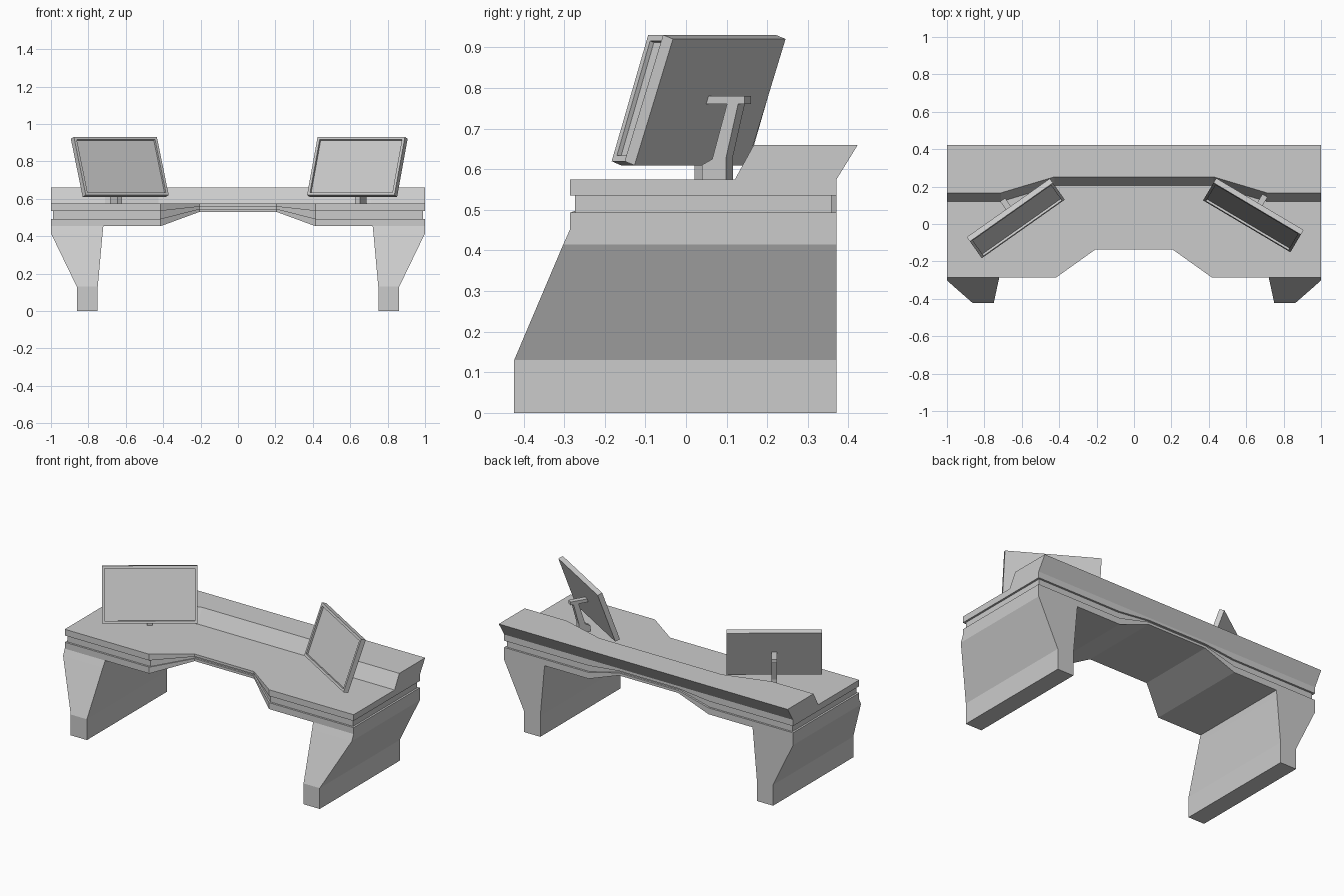
import bpy, bmesh
from math import radians
from mathutils import Matrix

if "Cube" in bpy.data.objects:
    bpy.data.objects.remove(bpy.data.objects["Cube"])


def finish(name, bm):
    bmesh.ops.recalc_face_normals(bm, faces=bm.faces)
    mesh = bpy.data.meshes.new(name)
    bm.to_mesh(mesh)
    bm.free()
    obj = bpy.data.objects.new(name, mesh)
    bpy.context.collection.objects.link(obj)
    return obj


def loft(name, rings):
    """Skin a closed solid through rings of equal point count."""
    bm = bmesh.new()
    loops = [[bm.verts.new(p) for p in ring] for ring in rings]
    n = len(loops[0])
    for a, b in zip(loops, loops[1:]):
        for i in range(n):
            j = (i + 1) % n
            bm.faces.new((a[i], a[j], b[j], b[i]))
    bm.faces.new(loops[0])
    bm.faces.new(loops[-1])
    return finish(name, bm)


def mirrored(half):
    return [(-s[0], *s[1:]) for s in reversed(half)] + half


def slab(name, inset, outer, inner):
    """Desk layer; outer and inner are the (bottom, top) heights."""
    half = [(0.205, -0.135, *inner), (0.415, -0.285, *outer),
            (1 - inset, -0.285, *outer)]
    back = 0.37 - inset
    loft(name, [[(x, y + inset, b), (x, back, b), (x, back, t), (x, y + inset, t)]
                for x, y, b, t in mirrored(half)])


# Desk top: two slabs with a recessed groove between, thinning at the knee space
slab("desk_top", 0.0, (0.535, 0.574), (0.558, 0.574))
slab("desk_groove", 0.012, (0.493, 0.535), (0.546, 0.558))
slab("desk_underside", 0.0, (0.453, 0.493), (0.53, 0.546))

# Raised rear shelf with sloped front and overhanging back
shelf = mirrored([(0.425, 0.205), (0.71, 0.12), (1.0, 0.12)])
loft("rear_shelf", [[(x, y, 0.574), (x, y + 0.047, 0.66),
                     (x, 0.423, 0.66), (x, 0.37, 0.574)] for x, y in shelf])

# Tapered slab legs
leg = [(0, 0.75, 0.862, -0.423), (0.13, 0.75, 0.862, -0.423),
       (0.415, 0.724, 1.0, -0.302), (0.453, 0.72, 1.0, -0.285)]
for side, label in ((-1, "left"), (1, "right")):
    loft(label + "_leg", [[(side * a, y, z), (side * b, y, z),
                           (side * b, 0.37, z), (side * a, 0.37, z)]
                          for z, a, b, y in leg])


def monitor(label, x, y, turn):
    # Screen panel with bezel and recessed display
    bm = bmesh.new()
    bmesh.ops.create_cube(bm, size=1, matrix=Matrix.Diagonal((0.543, 0.03, 0.33, 1)))
    front = min(bm.faces, key=lambda f: f.calc_center_median().y)
    bmesh.ops.inset_individual(bm, faces=[front], thickness=0.022)
    hole = bmesh.ops.extrude_discrete_faces(bm, faces=[front])["faces"][0]
    bmesh.ops.translate(bm, verts=hole.verts, vec=(0, 0.012, 0))
    panel = finish(label + "_screen", bm)
    panel.location = (x, y, 0.77)
    panel.rotation_euler = (radians(-19.5), 0, radians(turn))
    # Bent stand behind the panel
    profile = [(0.0, 0.57), (0.07, 0.57), (0.07, 0.63), (0.104, 0.76), (0.122, 0.76),
               (0.122, 0.78), (0.01, 0.78), (0.008, 0.76), (0.072, 0.76),
               (0.03, 0.625), (0.0, 0.61)]
    stand = loft(label + "_screen_stand",
                 [[(s, py, pz) for py, pz in profile] for s in (-0.016, 0.016)])
    stand.location = (x, y, 0)
    stand.rotation_euler = (0, 0, radians(turn))


monitor("left", -0.632, 0.03, 35.2)
monitor("right", 0.638, 0.047, -30.7)
